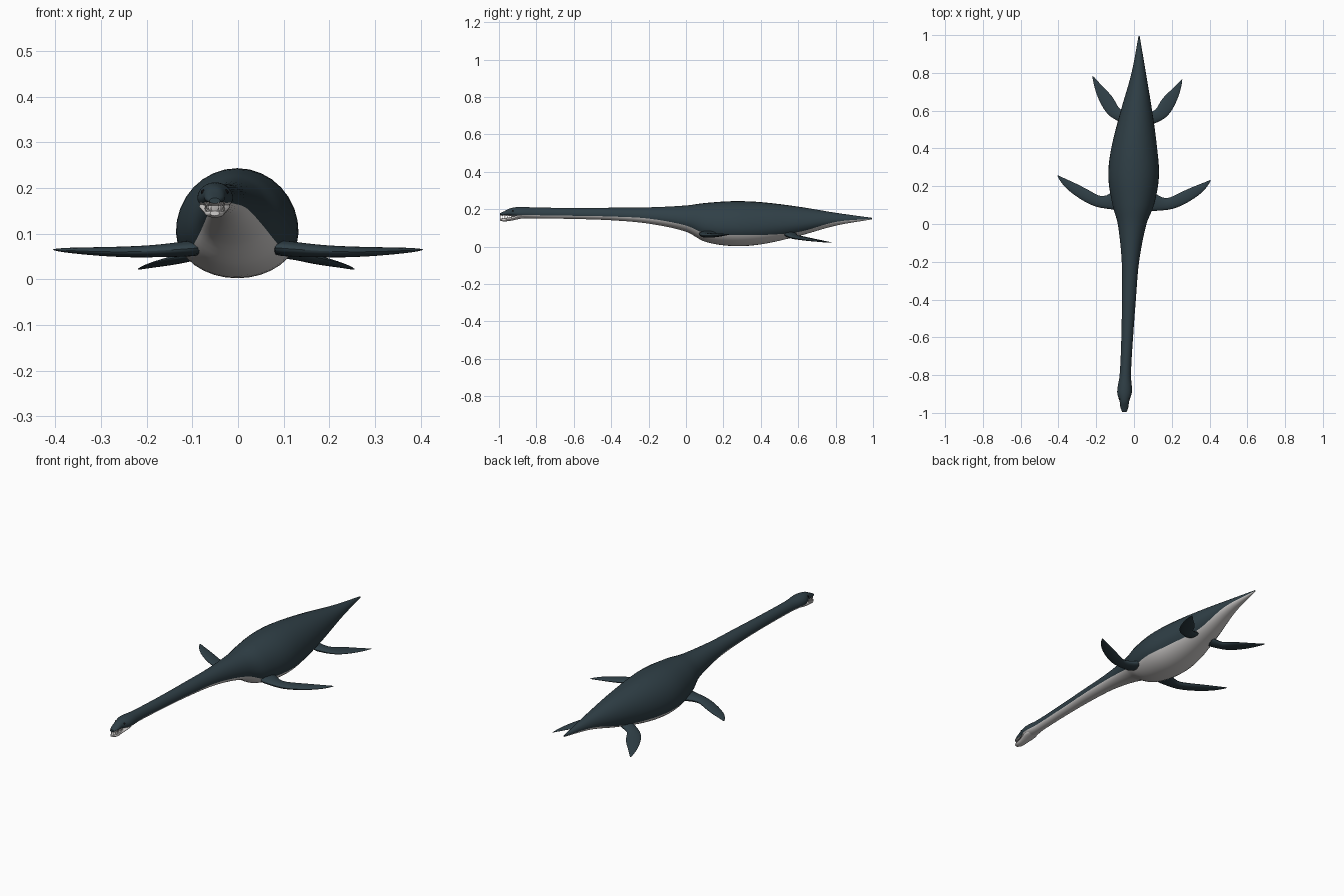
import bpy, bmesh, math
from mathutils import Vector, Matrix

cube = bpy.data.objects.get("Cube")
if cube:
    bpy.data.objects.remove(cube, do_unlink=True)


def material(name, rgb):
    mat = bpy.data.materials.new(name)
    mat.use_nodes = True
    mat.diffuse_color = (*rgb, 1)
    shader = mat.node_tree.nodes["Principled BSDF"]
    shader.inputs["Base Color"].default_value = (*rgb, 1)
    shader.inputs["Roughness"].default_value = 0.7
    return mat


DARK = material("dark slate skin", (0.029, 0.050, 0.062))
PALE = material("pale belly", (0.64, 0.62, 0.61))
BLACK = material("eye black", (0.006, 0.006, 0.007))


def finish(bm, name, mats, angle=50):
    bmesh.ops.recalc_face_normals(bm, faces=bm.faces[:])
    mesh = bpy.data.meshes.new(name)
    bm.to_mesh(mesh)
    bm.free()
    for mat in mats:
        mesh.materials.append(mat)
    obj = bpy.data.objects.new(name, mesh)
    bpy.context.collection.objects.link(obj)
    bpy.ops.object.select_all(action="DESELECT")
    obj.select_set(True)
    bpy.context.view_layer.objects.active = obj
    bpy.ops.object.shade_smooth_by_angle(angle=math.radians(angle))
    return obj


def loft(rings, pale_from=None):
    """Skin closed rings; segments from pale_from onward take the second material."""
    bm = bmesh.new()
    loops = [[bm.verts.new(p) for p in ring] for ring in rings]
    count = len(loops[0])
    for a, b in zip(loops, loops[1:]):
        for i in range(count):
            j = (i + 1) % count
            face = bm.faces.new((a[i], a[j], b[j], b[i]))
            if pale_from is not None and i >= pale_from:
                face.material_index = 1
    bm.faces.new(loops[0])
    bm.faces.new(loops[-1])
    return bm


def refine(rows, steps):
    """Smooth interpolation through the rows, using the first column as position."""
    def slope(k, c):
        lo, hi = rows[max(k - 1, 0)], rows[min(k + 1, len(rows) - 1)]
        return (hi[c] - lo[c]) / (hi[0] - lo[0])
    out = []
    for k in range(len(rows) - 1):
        p, q = rows[k], rows[k + 1]
        span = q[0] - p[0]
        for s in range(steps):
            t = s / steps
            row = [p[0] + span * t]
            for c in range(1, len(p)):
                h = t * t * (3 - 2 * t)
                row.append(p[c] * (1 - h) + q[c] * h
                           + span * slope(k, c) * t * (1 - t) ** 2
                           - span * slope(k + 1, c) * t * t * (1 - t))
            out.append(row)
    out.append(list(rows[-1]))
    return out


# Body, neck and skull: y, centre x, half width, top, bottom, colour line
STATIONS = [
    (-0.995, -0.051, 0.012, 0.178, 0.166, 0.167),
    (-0.97, -0.051, 0.021, 0.190, 0.166, 0.168),
    (-0.94, -0.051, 0.025, 0.205, 0.164, 0.167),
    (-0.89, -0.050, 0.039, 0.212, 0.153, 0.168),
    (-0.80, -0.046, 0.030, 0.209, 0.151, 0.168),
    (-0.60, -0.036, 0.031, 0.207, 0.148, 0.165),
    (-0.40, -0.027, 0.037, 0.208, 0.141, 0.161),
    (-0.20, -0.019, 0.046, 0.210, 0.123, 0.150),
    (0.0, -0.010, 0.076, 0.220, 0.080, 0.113),
    (0.10, -0.004, 0.110, 0.233, 0.027, 0.072),
    (0.25, -0.002, 0.134, 0.243, 0.003, 0.063),
    (0.40, 0.001, 0.122, 0.238, 0.012, 0.062),
    (0.60, 0.013, 0.083, 0.214, 0.056, 0.078),
    (0.80, 0.025, 0.038, 0.181, 0.112, 0.132),
    (0.995, 0.027, 0.003, 0.154, 0.146, 0.149),
]
UPPER, LOWER = 20, 12


def body_ring(row):
    y, cx, half, top, bottom, line = row
    mid = bottom + (top - bottom) * 0.42
    # angle below the widest point at which the belly colour starts
    drop = math.asin(max(0.05, min(0.97, (mid - line) / (mid - bottom))))
    sweep = math.pi + 2 * drop
    angles = [-drop + sweep * i / UPPER for i in range(UPPER)]
    angles += [math.pi + drop + (math.pi - 2 * drop) * i / LOWER for i in range(LOWER)]
    ring = []
    for a in angles:
        height = (top - mid) if math.sin(a) > 0 else (mid - bottom)
        ring.append((cx + half * math.cos(a), y, mid + height * math.sin(a)))
    return ring


rows = refine(STATIONS, 5)
finish(loft([body_ring(r) for r in rows], UPPER), "body", [DARK, PALE])

# Lower jaw, hanging slightly open: y, half width, top, bottom
JAW = [
    (-0.995, 0.010, 0.150, 0.139),
    (-0.975, 0.020, 0.152, 0.135),
    (-0.94, 0.024, 0.158, 0.138),
    (-0.89, 0.034, 0.172, 0.148),
    (-0.85, 0.026, 0.175, 0.154),
]
jaw_rings = []
for y, half, top, bottom in refine(JAW, 4):
    mid, tall = (top + bottom) / 2, (top - bottom) / 2
    ring = []
    for i in range(16):
        a = math.tau * i / 16
        ring.append((-0.051 + half * math.cos(a), y, mid + tall * math.sin(a)))
    jaw_rings.append(ring)
finish(loft(jaw_rings), "lower_jaw", [PALE])

# Teeth along both jaws
bm = bmesh.new()
for side in (-1, 1):
    for i in range(7):
        t = i / 6
        x = -0.051 + side * (0.008 + 0.013 * math.sqrt(t))
        y = -0.99 + 0.055 * t
        for z, turn in ((0.163, math.pi), (0.154, 0)):
            place = Matrix.Translation((x, y, z)) @ Matrix.Rotation(turn, 4, "X")
            bmesh.ops.create_cone(bm, cap_ends=True, segments=6, radius1=0.003,
                                  radius2=0, depth=0.012, matrix=place)
finish(bm, "teeth", [PALE])

# Eyes
for side, name in ((1, "left_eye"), (-1, "right_eye")):
    bm = bmesh.new()
    place = Matrix.Translation((-0.051 + side * 0.024, -0.925, 0.191))
    bmesh.ops.create_uvsphere(bm, u_segments=12, v_segments=8, radius=0.006, matrix=place)
    finish(bm, name, [BLACK])

# Flipper sections: leading x, y, trailing x, y, height, half thickness
FRONT = [
    (0.07, 0.06, 0.07, 0.20, 0.070, 0.020),
    (0.12, 0.07, 0.12, 0.155, 0.066, 0.017),
    (0.18, 0.072, 0.17, 0.13, 0.062, 0.014),
    (0.23, 0.085, 0.21, 0.15, 0.060, 0.013),
    (0.29, 0.115, 0.27, 0.18, 0.060, 0.011),
    (0.35, 0.155, 0.33, 0.205, 0.062, 0.008),
    (0.388, 0.195, 0.38, 0.223, 0.064, 0.005),
    (0.408, 0.232, 0.406, 0.235, 0.065, 0.001),
]
REAR = [
    (0.05, 0.51, 0.03, 0.60, 0.068, 0.018),
    (0.105, 0.538, 0.083, 0.592, 0.058, 0.014),
    (0.145, 0.555, 0.105, 0.615, 0.050, 0.011),
    (0.178, 0.59, 0.122, 0.655, 0.043, 0.009),
    (0.205, 0.64, 0.155, 0.69, 0.036, 0.007),
    (0.228, 0.70, 0.195, 0.725, 0.029, 0.004),
    (0.240, 0.768, 0.237, 0.770, 0.021, 0.001),
]


def flipper(name, sections, side, centre, shift):
    rings = []
    reach = sections[-1][0]
    for lx, ly, tx, ty, z, thick in sections:
        lead, trail = Vector((lx, ly, z)), Vector((tx, ty, z))
        mid, chord = (lead + trail) / 2, (lead - trail) / 2
        ring = []
        for i in range(14):
            a = math.tau * i / 14
            p = mid + chord * math.cos(a) + Vector((0, 0, thick * math.sin(a)))
            sway = shift * max(0, p.x / reach)
            ring.append((centre + side * p.x, p.y + sway, p.z))
        rings.append(ring)
    obj = finish(loft(rings), name, [DARK])
    smooth = obj.modifiers.new("smooth outline", "SUBSURF")
    smooth.levels = smooth.render_levels = 1


flipper("front_left_flipper", FRONT, 1, 0, 0)
flipper("front_right_flipper", FRONT, -1, 0, 0.026)
flipper("rear_left_flipper", REAR, 1, 0.018, 0)
flipper("rear_right_flipper", REAR, -1, 0.018, 0.018)
